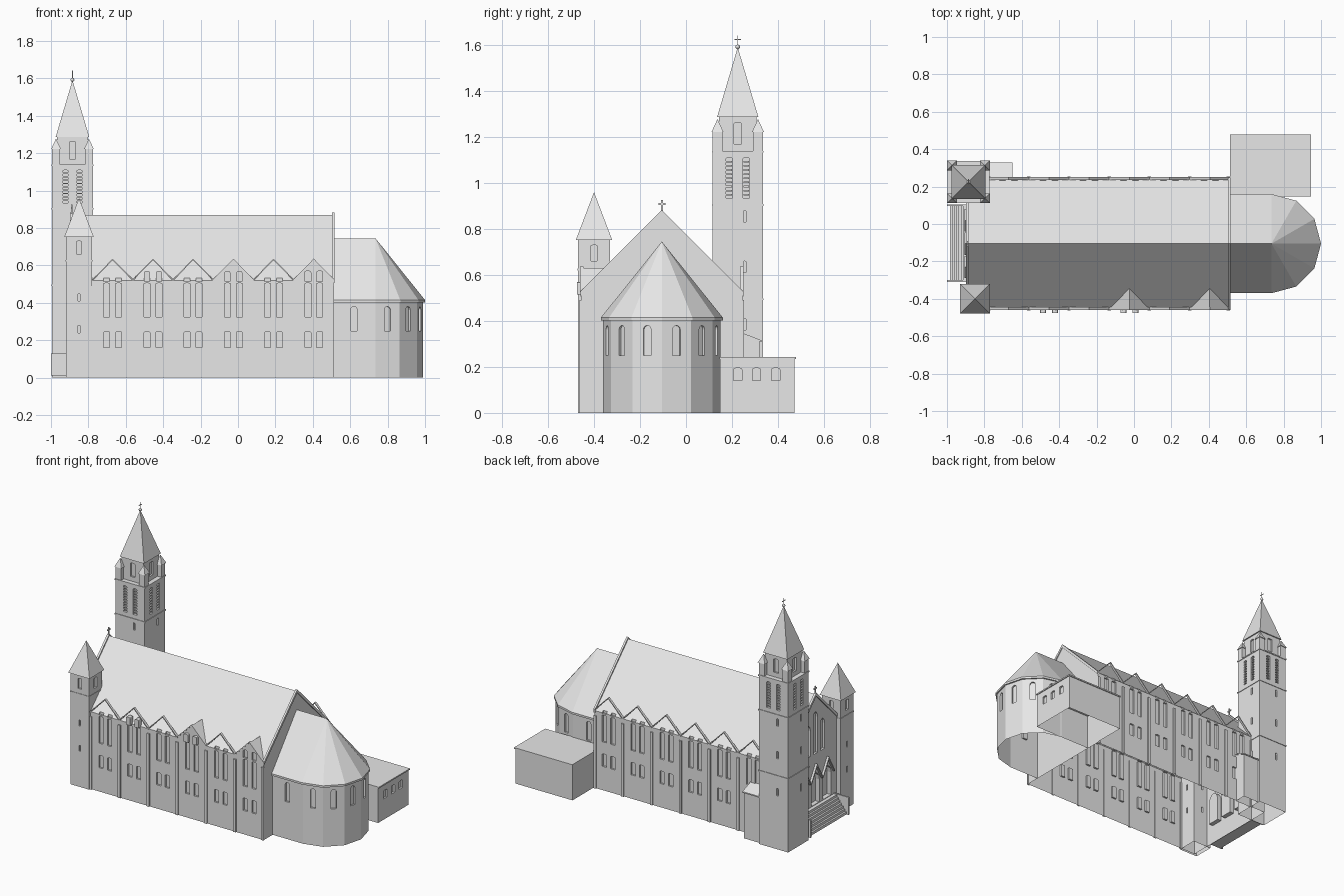
import bpy, bmesh, math
from mathutils import Matrix, Vector

if "Cube" in bpy.data.objects:
    bpy.data.objects.remove(bpy.data.objects["Cube"])

stone = bpy.data.materials.new("pale_stone")
stone.diffuse_color = (0.8, 0.8, 0.8, 1)
stone.use_nodes = True
stone.node_tree.nodes["Principled BSDF"].inputs["Base Color"].default_value = stone.diffuse_color
CY = -0.105                      # axis of the nave


def finish(name, bm, open_base=False):
    bmesh.ops.recalc_face_normals(bm, faces=bm.faces)
    if open_base:
        drop_base(bm)
    me = bpy.data.meshes.new(name)
    bm.to_mesh(me)
    bm.free()
    ob = bpy.data.objects.new(name, me)
    bpy.context.collection.objects.link(ob)
    me.materials.append(stone)
    return ob


def drop_base(bm):
    low = [f for f in bm.faces if all(v.co.z < 1e-4 for v in f.verts)]
    bmesh.ops.delete(bm, geom=low, context='FACES')


def loft(bm, lower, upper):
    """Closed solid between two rings; a single upper point makes a pyramid."""
    a = [bm.verts.new(p) for p in lower]
    b = [bm.verts.new(p) for p in upper]
    n = len(a)
    bm.faces.new(a)
    if len(b) > 1:
        bm.faces.new(b[::-1])
    for i in range(n):
        j = (i + 1) % n
        bm.faces.new((a[i], a[j], b[j], b[i]) if len(b) > 1 else (a[i], a[j], b[0]))


def box(bm, x0, x1, y0, y1, z0, z1):
    ring = [(x0, y0), (x1, y0), (x1, y1), (x0, y1)]
    loft(bm, [(x, y, z0) for x, y in ring], [(x, y, z1) for x, y in ring])


def block(bm, cx, cy, h, z0, z1):
    box(bm, cx - h, cx + h, cy - h, cy + h, z0, z1)


def pyramid(bm, cx, cy, h, z0, z1):
    loft(bm, [(cx + sx * h, cy + sy * h, z0) for sx, sy in
              ((-1, -1), (1, -1), (1, 1), (-1, 1))], [(cx, cy, z1)])


def along_x(bm, yz, x0, x1):
    loft(bm, [(x0, y, z) for y, z in yz], [(x1, y, z) for y, z in yz])


def opening(bm, x, y, ang, w, z0, z1, depth=0.012, pointed=0.0):
    """Window cutter centred on a wall whose outward normal has angle ang."""
    h = w / 2
    rise = pointed or h
    prof = [(-h, z0), (h, z0)]
    prof += [(h * math.cos(t * math.pi / 6), z1 - rise + rise * math.sin(t * math.pi / 6))
             for t in range(7)]
    n = Vector((math.cos(ang), math.sin(ang), 0))
    s = Vector((-n.y, n.x, 0))
    c = Vector((x, y, 0))
    ring = lambda d: [c + n * d + s * u + Vector((0, 0, z)) for u, z in prof]
    loft(bm, ring(-depth), ring(0.02))


def carve(obs, bm, open_base=True):
    cutter = finish("window_cutter", bm)
    cutter.hide_render = True
    for ob in obs:
        m = ob.modifiers.new("openings", 'BOOLEAN')
        m.operation, m.solver, m.object = 'DIFFERENCE', 'EXACT', cutter
        bpy.context.view_layer.objects.active = ob
        bpy.ops.object.modifier_apply(modifier=m.name)
        b = bmesh.new()
        b.from_mesh(ob.data)
        drop_base(b)
        b.to_mesh(ob.data)
        b.free()
    bpy.data.objects.remove(cutter)


SIDES = [(i * math.pi / 2, round(math.cos(i * math.pi / 2)), round(math.sin(i * math.pi / 2)))
         for i in range(4)]
bays = [-0.67 + 0.215 * i for i in range(6)]
HW = 0.35                        # half width of nave

# Nave body with gabled roof
bm = bmesh.new()
along_x(bm, [(CY - HW, 0), (CY + HW, 0), (CY + HW, 0.52), (CY, 0.87), (CY - HW, 0.52)], -0.89, 0.51)
nave = finish("nave", bm)

# Dormer gables along both eaves
bm = bmesh.new()
for x in bays:
    for s in (-1, 1):
        y = CY + s * HW
        loft(bm, [(x - 0.1075, y, 0.52), (x + 0.1075, y, 0.52), (x, y, 0.63)],
             [(x, CY + s * 0.24, 0.63)])
dormers = finish("dormer_gables", bm)

# Nave windows, west portals and gable lancets
bm = bmesh.new()
for x in bays:
    for s in (-1, 1):
        for dx in (-0.032, 0.032):
            y, a = CY + s * HW, s * math.pi / 2
            for z0, z1, r in ((0.16, 0.245, 0.004), (0.325, 0.505, 0.002), (0.515, 0.57, 0.008)):
                opening(bm, x + dx, y, a, 0.032, z0, z1, pointed=r)
for dy in (-0.125, 0, 0.125):
    opening(bm, -0.89, CY + dy, math.pi, 0.085, 0.13, 0.34, 0.03, 0.06)
for dy, top in ((-0.075, 0.68), (0, 0.75), (0.075, 0.68)):
    opening(bm, -0.89, CY + dy, math.pi, 0.045, 0.47, top, 0.015, 0.04)
carve([nave, dormers], bm)

# Dormer copings
bm = bmesh.new()
for x in bays:
    for s in (-1, 1):
        y0, y1 = sorted((CY + s * (HW - 0.01), CY + s * (HW + 0.006)))
        for d in (-1, 1):
            pr = [(x, 0.628), (x, 0.636), (x + d * 0.1075, 0.526), (x + d * 0.1075, 0.518)]
            loft(bm, [(u, y0, z) for u, z in pr], [(u, y1, z) for u, z in pr])
finish("dormer_copings", bm)

# Pilasters between the bays
bm = bmesh.new()
for i in range(7):
    x = min(-0.7775 + 0.215 * i, 0.503)
    for s in (-1, 1):
        y0, y1 = sorted((CY + s * (HW - 0.005), CY + s * (HW + 0.008)))
        box(bm, x - 0.009, x + 0.009, y0, y1, 0, 0.49)
finish("pilasters", bm, True)

# Gable parapets at both ends
bm = bmesh.new()
for x0, x1 in ((-0.898, -0.884), (0.503, 0.516)):
    for s in (-1, 1):
        along_x(bm, [(CY, 0.86), (CY, 0.882), (CY + s * 0.354, 0.528), (CY + s * 0.354, 0.506)], x0, x1)
finish("gable_parapets", bm)

# Portal hoods above the doors
bm = bmesh.new()
for dy in (-0.125, 0, 0.125):
    for s in (-1, 1):
        along_x(bm, [(CY + dy, 0.39), (CY + dy, 0.405), (CY + dy + s * 0.06, 0.30),
                     (CY + dy + s * 0.06, 0.285)], -0.905, -0.888)
finish("portal_hoods", bm)

# Entrance steps with side walls
bm = bmesh.new()
for i in range(7):
    box(bm, -0.985 + i * 0.012, -0.89, -0.30, 0.095, 0.012 + i * 0.016, 0.03 + i * 0.016)
for y in (-0.31, 0.095):
    box(bm, -1.0, -0.89, y, y + 0.01, 0.012, 0.13)
finish("entrance_steps", bm)

# Choir and polygonal apse walls
def apse_ring(r, z):
    arc = [(0.735 + r * math.cos(math.radians(a)), CY + r * math.sin(math.radians(a)), z)
           for a in range(-90, 91, 30)]
    return [(0.51, CY - r, z)] + arc + [(0.51, CY + r, z)]

bm = bmesh.new()
loft(bm, apse_ring(0.255, 0), apse_ring(0.255, 0.41))
apse = finish("choir_and_apse", bm)
bm = bmesh.new()
r = 0.255 * math.cos(math.radians(15))
for a in range(-75, 76, 30):
    t = math.radians(a)
    opening(bm, 0.735 + r * math.cos(t), CY + r * math.sin(t), t, 0.034, 0.25, 0.38)
for s in (-1, 1):
    opening(bm, 0.62, CY + s * 0.255, s * math.pi / 2, 0.034, 0.25, 0.38)
carve([apse], bm)

# Choir roof ending in a faceted half cone
bm = bmesh.new()
loft(bm, apse_ring(0.265, 0.402), apse_ring(0.265, 0.415))
base = [bm.verts.new(p) for p in apse_ring(0.265, 0.415)]
apex, back = bm.verts.new((0.735, CY, 0.745)), bm.verts.new((0.51, CY, 0.745))
for i in range(1, 7):
    bm.faces.new((base[i], base[i + 1], apex))
bm.faces.new((base[0], base[1], apex, back))
bm.faces.new((base[7], base[8], back, apex))
bm.faces.new((base[8], base[0], back))
bm.faces.new(base[::-1])
finish("choir_roof", bm)

# Sacristy annex with flat roof
bm = bmesh.new()
box(bm, 0.515, 0.94, 0.148, 0.472, 0, 0.236)
annex = finish("annex", bm)
bm = bmesh.new()
for y in (0.225, 0.307, 0.39):
    opening(bm, 0.94, y, 0, 0.036, 0.14, 0.195, pointed=0.006)
carve([annex], bm)
bm = bmesh.new()
box(bm, 0.512, 0.946, 0.146, 0.478, 0.234, 0.243)
finish("annex_roof", bm)

# Lean-to beside the bell tower
bm = bmesh.new()
along_x(bm, [(0.24, 0), (0.32, 0), (0.32, 0.312), (0.24, 0.342)], -0.775, -0.655)
finish("lean_to", bm, True)
bm = bmesh.new()
along_x(bm, [(0.24, 0.342), (0.328, 0.308), (0.328, 0.316), (0.24, 0.35)], -0.775, -0.65)
finish("lean_to_roof", bm)

# Stair turret
SX, SY = -0.85, -0.4
bm = bmesh.new()
block(bm, SX, SY, 0.069, 0, 0.755)
turret = finish("stair_turret", bm)
bm = bmesh.new()
for a, nx, ny in SIDES:
    for w, z0, z1 in ((0.012, 0.24, 0.28), (0.012, 0.41, 0.45), (0.028, 0.66, 0.73)):
        opening(bm, SX + nx * 0.069, SY + ny * 0.069, a, w, z0, z1, pointed=0.005)
carve([turret], bm)
bm = bmesh.new()
block(bm, SX, SY, 0.072, 0.62, 0.628)
pyramid(bm, SX, SY, 0.079, 0.752, 0.96)
finish("turret_roof", bm)

# Bell tower shaft and upper lantern stage
TX, TY, TH = -0.885, 0.225, 0.109
bm = bmesh.new()
block(bm, TX, TY, TH, 0, 1.14)
tower = finish("bell_tower", bm)
bm = bmesh.new()
block(bm, TX, TY, 0.082, 1.13, 1.292)
lantern = finish("tower_lantern", bm)
bm, slats = bmesh.new(), bmesh.new()
for a, nx, ny in SIDES:
    for d in (-0.037, 0.037):
        x, y = TX + nx * TH - ny * d, TY + ny * TH + nx * d
        opening(bm, x, y, a, 0.027, 0.935, 1.11, 0.016, 0.004)
        for k in range(9):       # louvre slats
            z, hx, hy = 0.945 + k * 0.018, 0.006 + 0.007 * abs(ny), 0.006 + 0.007 * abs(nx)
            cx, cy = x - nx * 0.009, y - ny * 0.009
            box(slats, cx - hx, cx + hx, cy - hy, cy + hy, z, z + 0.007)
    for z in (0.36, 0.61, 0.83):
        opening(bm, TX + nx * TH - ny * 0.03, TY + ny * TH + nx * 0.03, a, 0.012, z, z + 0.05, pointed=0.005)
    opening(bm, TX + nx * 0.082, TY + ny * 0.082, a, 0.034, 1.17, 1.262, pointed=0.004)
carve([tower, lantern], bm)
finish("belfry_louvres", slats)

# String courses around the tower
bm = bmesh.new()
for z in (0.49, 0.9, 1.132):
    block(bm, TX, TY, TH + 0.004, z, z + 0.008)
finish("tower_bands", bm)

# Corner pinnacles and spire
bm = bmesh.new()
for sx in (-1, 1):
    for sy in (-1, 1):
        px, py = TX + sx * 0.088, TY + sy * 0.088
        block(bm, px, py, 0.021, 1.13, 1.225)
        pyramid(bm, px, py, 0.026, 1.222, 1.278)
finish("pinnacles", bm)
bm = bmesh.new()
pyramid(bm, TX, TY, 0.09, 1.286, 1.59)
finish("spire", bm)

# Ball and crosses
bm = bmesh.new()
bmesh.ops.create_uvsphere(bm, u_segments=12, v_segments=8, radius=0.01,
                          matrix=Matrix.Translation((TX, TY, 1.592)))
for x, y, z0, z1, t in ((TX, TY, 1.59, 1.642, 0.0018), (-0.889, CY, 0.87, 0.925, 0.004)):
    block(bm, x, y, t, z0, z1)
    box(bm, x - t, x + t, y - 0.015, y + 0.015, z1 - 0.02, z1 - 0.02 + 2 * t)
finish("ball_and_crosses", bm)
